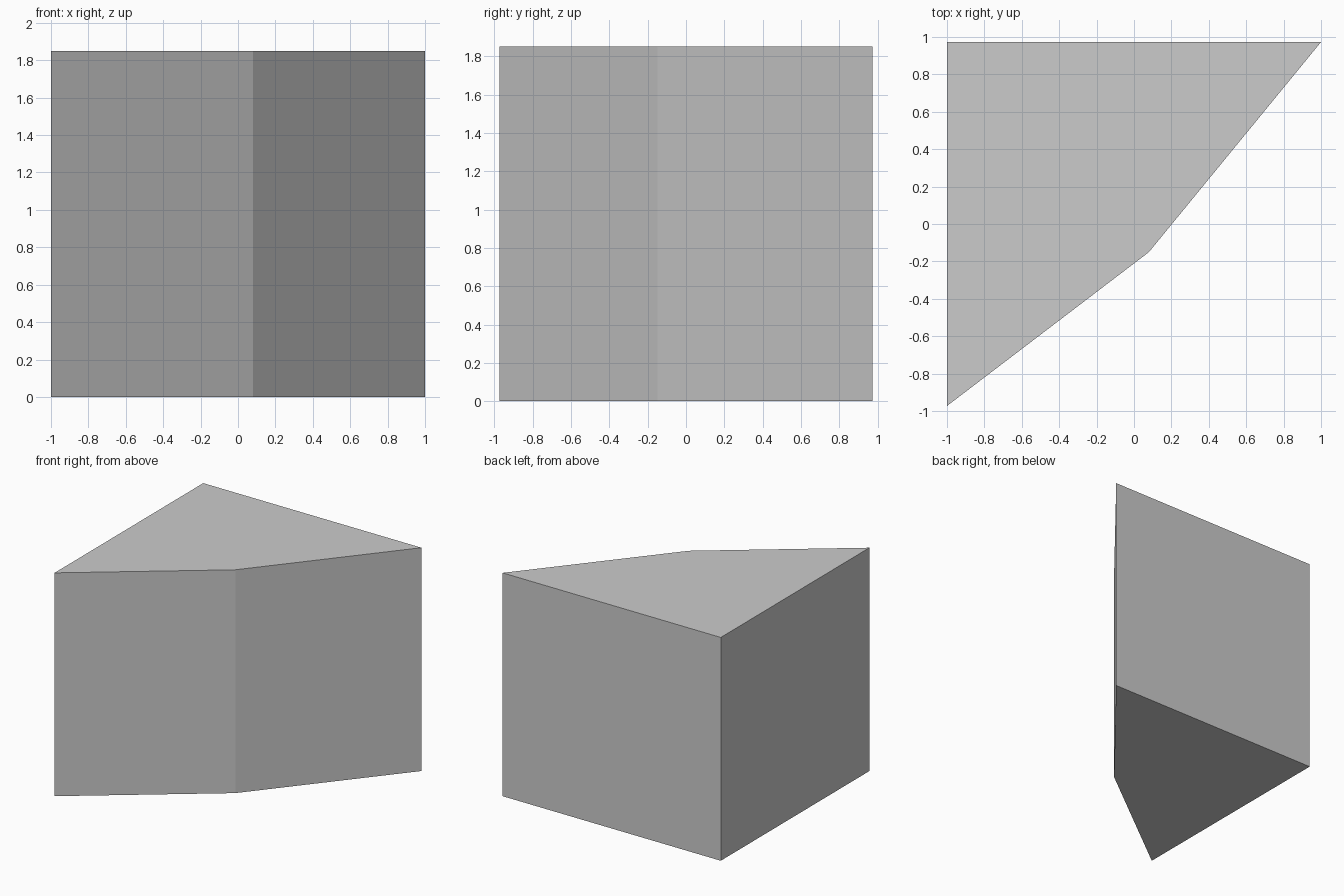
import bpy, bmesh

if "Cube" in bpy.data.objects:
    bpy.data.objects.remove(bpy.data.objects["Cube"])

HEIGHT = 1.85
PLAN = [(-1, -0.973), (0.08, -0.15), (1, 0.973), (-1, 0.973)]

# Corner block: four-sided plan extruded straight up
bm = bmesh.new()
base = bm.faces.new([bm.verts.new((x, y, 0)) for x, y in PLAN])
top = bmesh.ops.extrude_face_region(bm, geom=[base], use_keep_orig=True)["geom"]
bmesh.ops.translate(bm, vec=(0, 0, HEIGHT),
                    verts=[v for v in top if isinstance(v, bmesh.types.BMVert)])
bmesh.ops.recalc_face_normals(bm, faces=bm.faces)

mesh = bpy.data.meshes.new("corner_block")
bm.to_mesh(mesh)
bm.free()
bpy.context.collection.objects.link(bpy.data.objects.new("corner_block", mesh))
